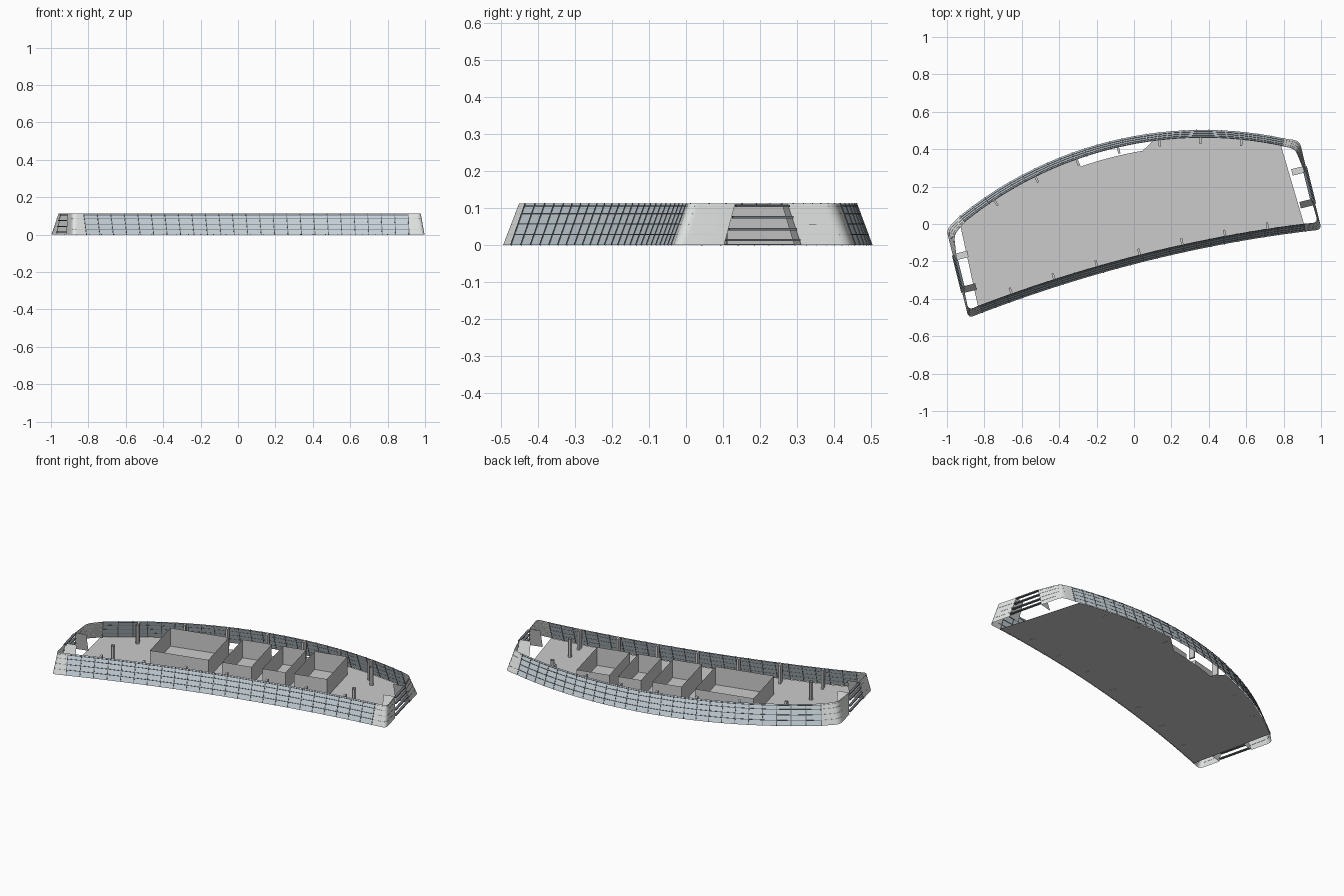
import bpy, bmesh, math
from mathutils import Vector as V

if "Cube" in bpy.data.objects:
    bpy.data.objects.remove(bpy.data.objects["Cube"])

H, LEAN, END_LEAN = 0.113, 0.042, 0.015


def material(name, c):
    m = bpy.data.materials.new(name)
    m.diffuse_color = (*c, 1)
    m.use_nodes = True
    m.node_tree.nodes["Principled BSDF"].inputs["Base Color"].default_value = m.diffuse_color
    return m


GLASS = material("glass_blue", (0.60, 0.68, 0.73))
PALE = material("pale_cladding", (0.76, 0.79, 0.77))
DARK = material("dark_frame", (0.16, 0.18, 0.20))


def finish(name, bm, mat=None):
    me = bpy.data.meshes.new(name)
    bm.to_mesh(me)
    bm.free()
    ob = bpy.data.objects.new(name, me)
    bpy.context.collection.objects.link(ob)
    if mat:
        me.materials.append(mat)
    return ob


def loft(bm, low, high):
    a = [bm.verts.new(p) for p in low]
    b = [bm.verts.new(p) for p in high]
    for i in range(len(a) - 1):
        bm.faces.new((a[i], a[i + 1], b[i + 1], b[i]))


def bar(bm, p, q, w, h, side=None):
    # rectangular bar from p to q, w wide and h deep
    d = (q - p).normalized()
    s = side.normalized() if side else d.cross(V((0, 0, 1))).normalized()
    t = d.cross(s).normalized()
    ends = [[bm.verts.new(e + s * w / 2 * i + t * h / 2 * j)
             for i, j in ((-1, -1), (1, -1), (1, 1), (-1, 1))] for e in (p, q)]
    for k in range(4):
        n = (k + 1) % 4
        bm.faces.new((ends[0][k], ends[0][n], ends[1][n], ends[1][k]))
    bm.faces.new(ends[0][::-1])
    bm.faces.new(ends[1])


# Plan curves of the two long facades
def front(x):
    return V((x, -0.215 + 0.259 * x - 0.074 * x * x, 0))


def back(x):
    return V((x, -1.567 + math.sqrt(2.07 ** 2 - (x - 0.37) ** 2), 0))


def inward(f, x):
    t = (f(x + 0.01) - f(x - 0.01)).normalized()
    n = V((-t.y, t.x, 0))
    return n if f is front else -n


def top(f, x, extra=0.0):
    return f(x) + inward(f, x) * (LEAN + extra) + V((0, 0, H))


# Leaning glass facades with a dark grid of mullions, and ribs inside
facades = (("front", front, -0.81, 0.915, 24), ("back", back, -0.93, 0.80, 26))
for name, f, x0, x1, n in facades:
    xs = [x0 + (x1 - x0) * i / n for i in range(n + 1)]
    bm = bmesh.new()
    order = xs if f is front else xs[::-1]
    loft(bm, [f(x) for x in order], [top(f, x) for x in order])
    finish(name + "_glass_wall", bm, GLASS)
    bm = bmesh.new()
    for x in xs:
        bar(bm, f(x), top(f, x), 0.004, 0.004, f(x + 0.01) - f(x - 0.01))
    for k in (0.25, 0.5, 0.75, 0.93):
        pts = [f(x).lerp(top(f, x), k) for x in xs]
        for p, q in zip(pts, pts[1:]):
            bar(bm, p, q, 0.003, 0.003)
    finish(name + "_mullions", bm, DARK)
    bm = bmesh.new()
    ribs = [-0.64 + 0.227 * i for i in range(7)] if f is front else [-0.77 + 0.225 * i for i in range(7)]
    for x in ribs:
        p = f(x) + inward(f, x) * (LEAN + 0.016)
        bar(bm, p, p + V((0, 0, H)), 0.012, 0.034, f(x + 0.01) - f(x - 0.01))
    finish(name + "_inner_ribs", bm)

# Corner towers wrap from each facade round to an open bay in the end wall
A, B = V((-1.003, -0.03, 0)), V((-0.885, -0.503, 0))
C, D = V((1.003, -0.03, 0)), V((0.885, 0.445, 0))
UP = V((0, 0, H))


def rounded(a, c, b):
    p, q = c + (a - c).normalized() * 0.03, c + (b - c).normalized() * 0.03
    return [a] + [p.lerp(c, t).lerp(c.lerp(q, t), t) for t in [i / 5 for i in range(6)]] + [b]


corners = (("front_right", front, 0.915, C, D, False), ("back_right", back, 0.80, D, C, True),
           ("back_left", back, -0.93, A, B, False), ("front_left", front, -0.81, B, A, True))
for name, f, x, c, other, flip in corners:
    e = (other - c).normalized()
    n_end = V((-abs(e.y), -abs(e.x), 0)) if c.x > 0 else V((abs(e.y), abs(e.x), 0))
    edge = c.lerp(other, 0.28)
    lip = edge + n_end * END_LEAN + e * 0.035 + UP
    low = rounded(f(x), c, edge)
    high = rounded(top(f, x), c + inward(f, x) * LEAN + n_end * END_LEAN + UP, lip)
    if flip:
        low.reverse()
        high.reverse()
    bm = bmesh.new()
    loft(bm, low, high)
    ob = finish(name + "_corner_tower", bm, PALE)
    for p in ob.data.polygons:
        p.use_smooth = True
    # Sloping cheek returning into the building beside the bay
    bm = bmesh.new()
    loft(bm, [edge, edge + n_end * 0.08], [lip, lip + n_end * 0.065])
    finish(name + "_bay_cheek", bm, PALE)
    # Joint lines across the tower
    bm = bmesh.new()
    for k in (0.25, 0.5, 0.75, 0.93):
        pts = [p.lerp(q, k) for p, q in zip(low, high)]
        for p, q in zip(pts, pts[1:]):
            bar(bm, p, q, 0.0015, 0.0015)
    finish(name + "_tower_joints", bm, PALE)

# Horizontal rails across each open end bay
for name, p, q in (("right", C, D), ("left", B, A)):
    bm = bmesh.new()
    inn = V((-1, 0, 0)) if name == "right" else V((1, 0, 0))
    e = (q - p).normalized()
    for z in (0.014, 0.043, 0.075, 0.106):
        k = z / H
        off = inn * END_LEAN * k + V((0, 0, z))
        bar(bm, p.lerp(q, 0.28) + e * 0.035 * k + off,
            p.lerp(q, 0.72) - e * 0.035 * k + off, 0.014, 0.006)
    finish(name + "_bay_rails", bm, DARK)

# Floor slab sheet with a notch behind the back entrance
fx = [-0.825 + 1.745 * i / 24 for i in range(25)]
bx = [0.775 - 1.715 * i / 60 for i in range(61)]
outline = [front(x) + inward(front, x) * 0.004 for x in fx]
for x in bx:
    d = 0.085 if -0.33 < x < 0.12 else 0.004
    outline.append(back(x) + inward(back, x) * d)
bm = bmesh.new()
bm.faces.new([bm.verts.new(p + V((0, 0, 0.001))) for p in outline])
bmesh.ops.triangulate(bm, faces=bm.faces[:])
finish("floor", bm)

# Open-topped room cores in a slanted row
ang = math.radians(14)
u, v = V((math.cos(ang), math.sin(ang), 0)), V((-math.sin(ang), math.cos(ang), 0))
origin = V((-0.486, -0.14, 0.001))
rooms = (("large_room", 0, 0.34), ("middle_room", 0.42, 0.59),
         ("narrow_room", 0.655, 0.79), ("right_room", 0.84, 1.03))
for name, s, t in rooms:
    ring = [origin + u * i + v * j for i, j in ((s, 0), (t, 0), (t, 0.31), (s, 0.31), (s, 0))]
    bm = bmesh.new()
    loft(bm, ring, [p + V((0, 0, H - 0.004)) for p in ring])
    bmesh.ops.remove_doubles(bm, verts=bm.verts[:], dist=1e-5)
    finish(name + "_walls", bm)

# Free-standing columns, open at the top
for i, (x, y) in enumerate(((-0.73, 0.09), (-0.69, -0.20), (0.70, 0.10), (0.62, 0.38))):
    ring = [V((x, y, 0.001)) + V((math.cos(a), math.sin(a), 0)) * 0.012
            for a in [k * math.tau / 8 for k in range(9)]]
    bm = bmesh.new()
    loft(bm, ring, [p + V((0, 0, H - 0.004)) for p in ring])
    bmesh.ops.remove_doubles(bm, verts=bm.verts[:], dist=1e-5)
    finish("column_%d" % (i + 1), bm)
